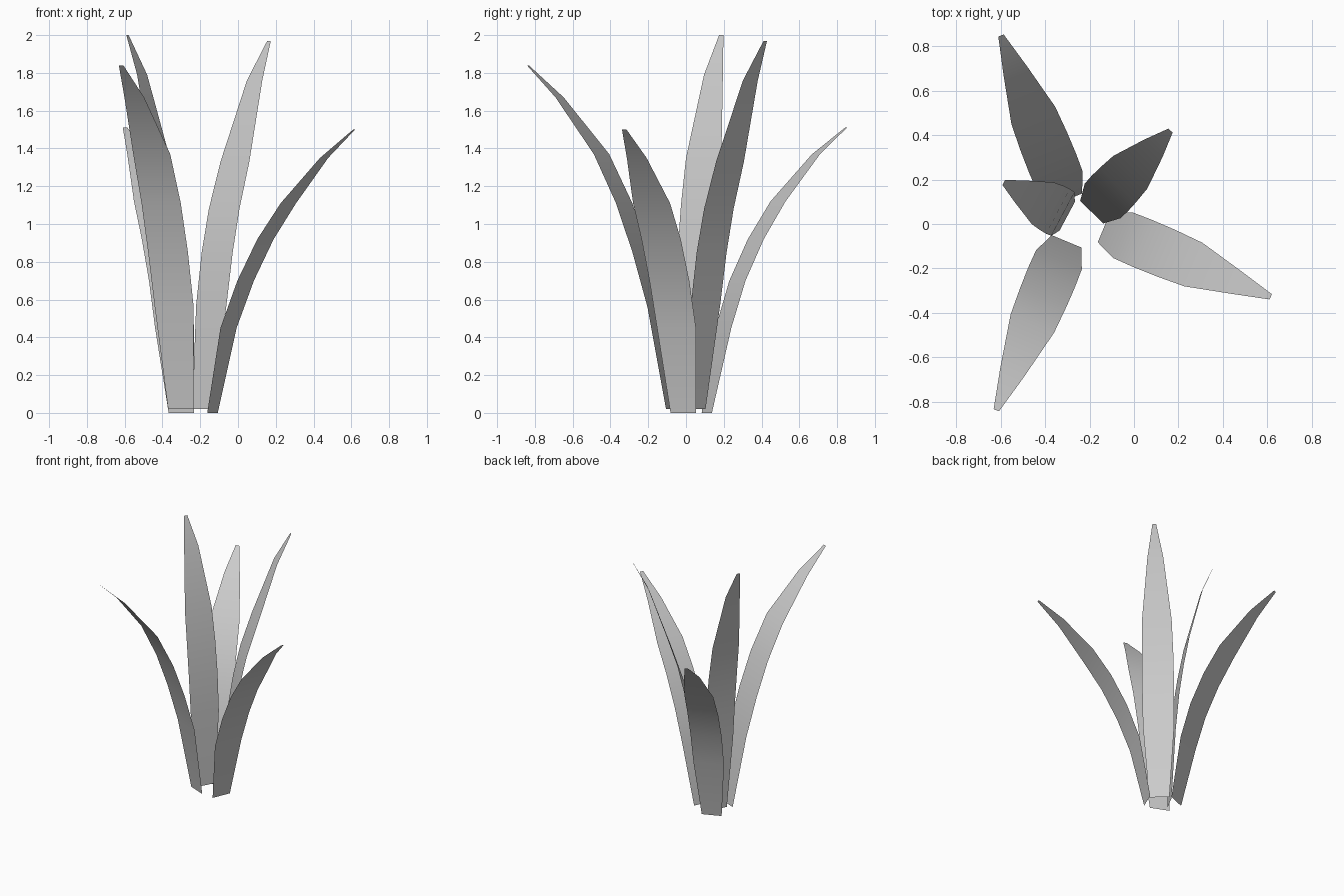
import bpy
from math import cos, sin, radians

if "Cube" in bpy.data.objects:
    bpy.data.objects.remove(bpy.data.objects["Cube"])

# Shared leaf outline: blade width at each of the seven stations, base to tip
WIDTHS = (0.145, 0.223, 0.228, 0.225, 0.212, 0.113, 0.026)

# Each leaf: base centre, heading in degrees, profile of (outward reach, height)
LEAVES = {
    "leaf_right": ((-0.135, -0.015), -22.6,
        [(0, 0), (.092, .45), (.19, .70), (.304, .92), (.435, 1.11), (.64, 1.35), (.812, 1.5)]),
    "leaf_back_right": ((-0.19, 0.053), 46,
        [(0, .02), (.07, .57), (.115, .85), (.168, 1.08), (.25, 1.33), (.40, 1.76), (.51, 1.97)]),
    "leaf_back": ((-0.30, 0.11), 112,
        [(0, 0), (.095, .45), (.175, .70), (.28, .92), (.407, 1.12), (.624, 1.37), (.795, 1.51)]),
    "leaf_left": ((-0.30, 0.035), 152,
        [(0, .02), (.022, .57), (.047, .86), (.08, 1.1), (.125, 1.35), (.235, 1.79), (.323, 2.0)]),
    "leaf_front": ((-0.303, -0.078), 247.4,
        [(0, .02), (.09, .56), (.175, .85), (.27, 1.11), (.40, 1.37), (.64, 1.67), (.822, 1.84)]),
}


def make_leaf(name, base, heading, profile):
    """Thin curved blade: a strip of quads swept along the bent profile."""
    c, s = cos(radians(heading)), sin(radians(heading))
    verts = []
    for (r, z), w in zip(profile, WIDTHS):
        for side in (-0.5, 0.5):
            verts.append((base[0] + r * c - side * w * s,
                          base[1] + r * s + side * w * c, z))
    faces = [(2 * i, 2 * i + 2, 2 * i + 3, 2 * i + 1) for i in range(len(profile) - 1)]
    mesh = bpy.data.meshes.new(name)
    mesh.from_pydata(verts, [], faces)
    mesh.shade_smooth()
    obj = bpy.data.objects.new(name, mesh)
    bpy.context.collection.objects.link(obj)


for leaf, (base, heading, profile) in LEAVES.items():
    make_leaf(leaf, base, heading, profile)
